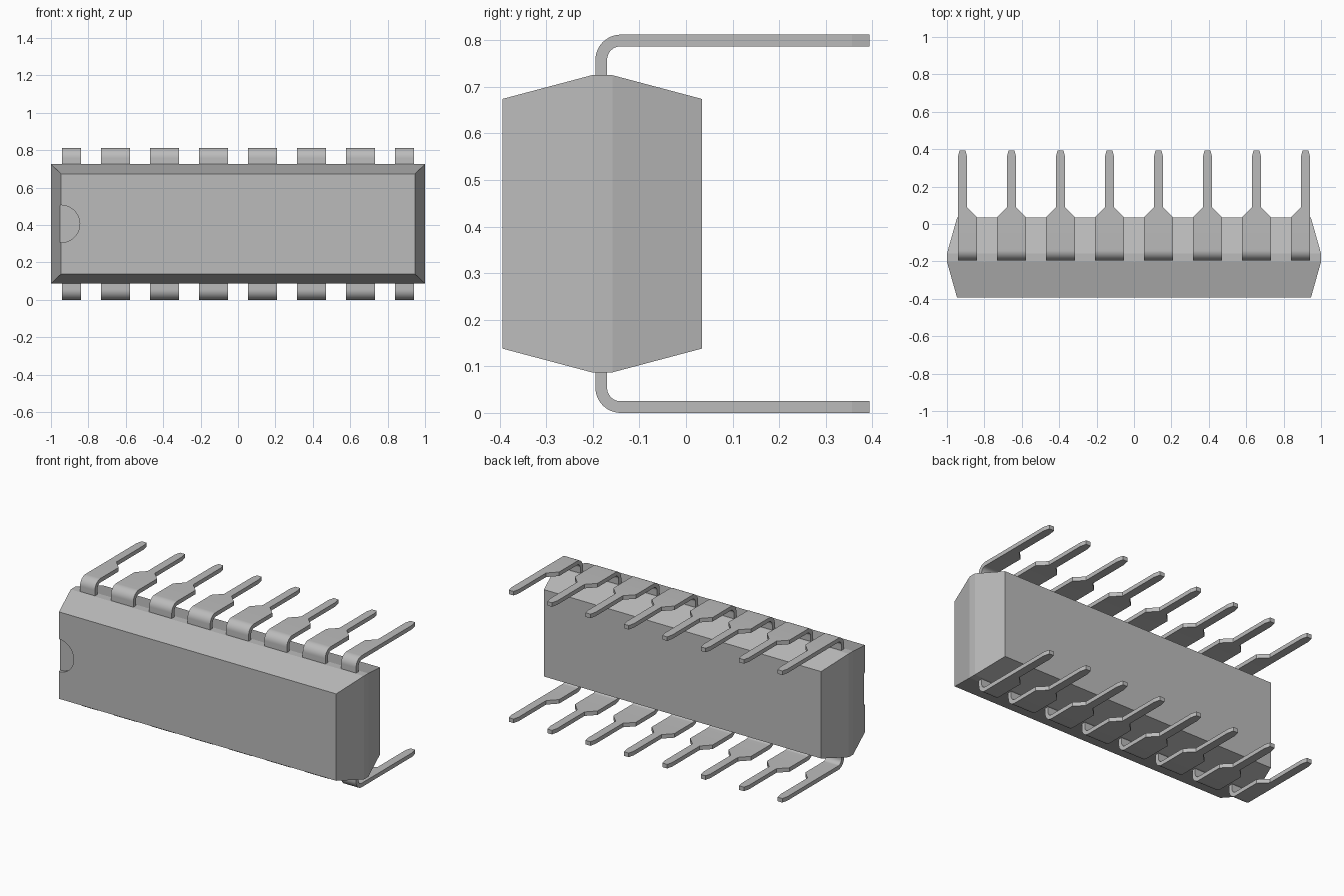
import bpy, bmesh
from math import radians, sin, cos, pi

cube = bpy.data.objects.get("Cube")
if cube:
    bpy.data.objects.remove(cube, do_unlink=True)

MID_Z = 0.406          # height of the mirror plane between the two lead rows
LEG_Y = -0.182         # centre line of the upright part of a lead
THICK = 0.025

grey = bpy.data.materials.new("plain grey")
grey.use_nodes = True
grey.diffuse_color = (0.5, 0.5, 0.5, 1)
grey.node_tree.nodes["Principled BSDF"].inputs["Base Color"].default_value = (0.5, 0.5, 0.5, 1)


def loft(name, rings):
    """Skin a row of four-cornered rings and cap both ends."""
    bm = bmesh.new()
    loops = [[bm.verts.new(p) for p in ring] for ring in rings]
    for a, b in zip(loops, loops[1:]):
        for i in range(4):
            j = (i + 1) % 4
            bm.faces.new((a[i], a[j], b[j], b[i]))
    bm.faces.new(loops[0])
    bm.faces.new(loops[-1])
    bmesh.ops.recalc_face_normals(bm, faces=bm.faces)
    mesh = bpy.data.meshes.new(name)
    bm.to_mesh(mesh)
    bm.free()
    obj = bpy.data.objects.new(name, mesh)
    bpy.context.collection.objects.link(obj)
    mesh.materials.append(grey)
    return obj


def smooth(obj):
    """Smooth the fine curves, keep every real edge sharp."""
    for poly in obj.data.polygons:
        poly.use_smooth = True
    obj.data.set_sharp_from_angle(angle=radians(10))


# Body: rectangular sections from front to back, widest at the belt
def section(y, hx, hz):
    return [(sx * hx, y, MID_Z + sz * hz) for sx, sz in ((-1, -1), (1, -1), (1, 1), (-1, 1))]


body = loft("body", [section(-0.394, 0.946, 0.268), section(-0.202, 1, 0.319),
                     section(-0.158, 1, 0.319), section(0.034, 0.946, 0.268)])

# Shallow half-round notch in the front face
bpy.ops.mesh.primitive_cylinder_add(vertices=48, radius=0.1, depth=0.04,
                                    location=(-0.946, -0.394, MID_Z), rotation=(pi / 2, 0, 0))
cutter = bpy.context.object
cutter.hide_render = True
cut = body.modifiers.new("notch", 'BOOLEAN')
cut.operation = 'DIFFERENCE'
cut.solver = 'EXACT'
cut.object = cutter
bpy.context.view_layer.objects.active = body
bpy.ops.object.modifier_apply(modifier=cut.name)
bpy.data.objects.remove(cutter, do_unlink=True)
smooth(body)

# Leads: an upright leg, a round bend, a wide shoulder and a narrow pin
WIDE, NARROW, TIP = 0.077, 0.025, 0.016
BEND = 0.042           # bend radius at the centre line
TOP = MID_Z - THICK / 2    # centre line height of the pin above the mirror plane


def lead(name, x, side, clip):
    # Stations: y, height, normal angle, half width
    stations = [(LEG_Y, 0.29, 0, WIDE)]
    for i in range(13):
        a = pi / 2 * i / 12
        stations.append((LEG_Y + BEND * (1 - cos(a)), TOP - BEND + BEND * sin(a), a, WIDE))
    stations += [(y, TOP, pi / 2, w) for y, w in
                 ((0.037, WIDE), (0.089, NARROW), (0.356, NARROW), (0.394, TIP))]
    rings = []
    for y, z, a, w in stations:
        left = min(w, NARROW) if clip < 0 else w
        right = min(w, NARROW) if clip > 0 else w
        dy, dz = -cos(a) * THICK / 2, sin(a) * THICK / 2
        rings.append([(x + dx, y + s * dy, MID_Z + side * (z + s * dz))
                      for dx, s in ((-left, -1), (right, -1), (right, 1), (-left, 1))])
    smooth(loft(name, rings))


for side, row in ((1, "upper"), (-1, "lower")):
    for i in range(8):
        clip = -1 if i == 0 else 1 if i == 7 else 0
        lead(f"{row}_lead_{i + 1}", (i - 3.5) * 0.262, side, clip)
